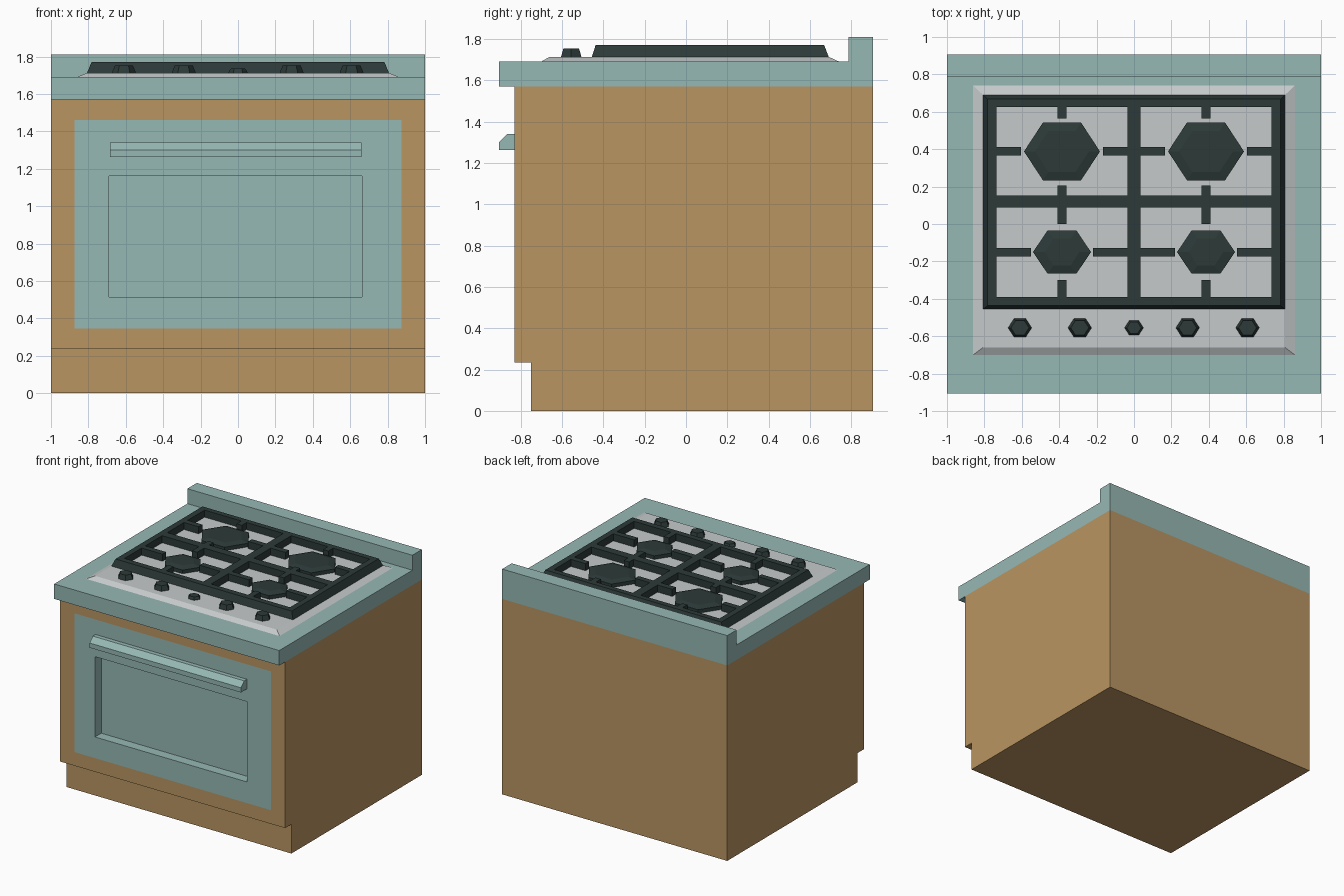
import bpy, bmesh, math

if "Cube" in bpy.data.objects:
    bpy.data.objects.remove(bpy.data.objects["Cube"], do_unlink=True)


def material(name, rgb):
    m = bpy.data.materials.new(name)
    m.use_nodes = True
    m.diffuse_color = (*rgb, 1)
    m.node_tree.nodes["Principled BSDF"].inputs["Base Color"].default_value = (*rgb, 1)
    return m


WOOD = material("wood", (0.49, 0.30, 0.122))
TEAL = material("teal enamel", (0.305, 0.48, 0.455))
STEEL = material("light steel", (0.565, 0.59, 0.59))
IRON = material("dark iron", (0.025, 0.042, 0.040))


def finish(name, bm, *mats):
    bmesh.ops.recalc_face_normals(bm, faces=bm.faces)
    mesh = bpy.data.meshes.new(name)
    bm.to_mesh(mesh)
    bm.free()
    for m in mats:
        mesh.materials.append(m)
    ob = bpy.data.objects.new(name, mesh)
    bpy.context.collection.objects.link(ob)
    return ob


def bridge(bm, a, b, mat=0):
    """Quads between two loops of equal length."""
    n = len(a)
    for i in range(n):
        j = (i + 1) % n
        bm.faces.new((a[i], a[j], b[j], b[i])).material_index = mat


def loft(name, loops, mat, capped=True):
    """Stack of loops; closed by caps, or into a ring when not capped."""
    bm = bmesh.new()
    rings = [[bm.verts.new(p) for p in loop] for loop in loops]
    for a, b in zip(rings, rings[1:]):
        bridge(bm, a, b)
    if capped:
        bm.faces.new(rings[0])
        bm.faces.new(rings[-1])
    else:
        bridge(bm, rings[-1], rings[0])
    return finish(name, bm, mat)


def rect(x0, x1, y0, y1, z):
    return [(x0, y0, z), (x1, y0, z), (x1, y1, z), (x0, y1, z)]


def upright(x0, x1, z0, z1, y):
    return [(x0, y, z0), (x1, y, z0), (x1, y, z1), (x0, y, z1)]


def hexagon(x, y, rx, ry, z):
    return [(x + rx * math.cos(i * math.pi / 3),
             y + ry * math.sin(i * math.pi / 3) / math.sin(math.pi / 3), z) for i in range(6)]


def extrude_x(name, profile, x0, x1, mat):
    return loft(name, [[(x, y, z) for y, z in profile] for x in (x0, x1)], mat)


def box(name, x0, x1, y0, y1, z0, z1, mat):
    return loft(name, [rect(x0, x1, y0, y1, z) for z in (z0, z1)], mat)


# Cabinet with toe kick; its front carries a flush door with a recessed window
FRONT, KICK, BACK, RIM = -0.83, -0.75, 0.905, 1.57
profile = [(FRONT, 0.235), (FRONT, RIM), (BACK, RIM), (BACK, 0), (KICK, 0), (KICK, 0.235)]
bm = bmesh.new()
left, right = [[bm.verts.new((x, y, z)) for y, z in profile] for x in (-1, 1)]
bm.faces.new(left)
bm.faces.new(right)
for i in range(1, 6):
    j = (i + 1) % 6
    bm.faces.new((left[i], left[j], right[j], right[i]))
outer = [left[0], right[0], right[1], left[1]]
door, window, pane = [[bm.verts.new(p) for p in upright(*r)] for r in (
    (-0.873, 0.873, 0.345, 1.46, FRONT),
    (-0.69, 0.662, 0.515, 1.16, FRONT),
    (-0.69, 0.662, 0.515, 1.16, FRONT + 0.08))]
bridge(bm, outer, door)
bridge(bm, door, window, 1)
bridge(bm, window, pane, 1)
bm.faces.new(pane).material_index = 1
finish("cabinet", bm, WOOD, TEAL)

# Door handle
extrude_x("door_handle", [(FRONT, 1.34), (-0.865, 1.34), (-0.905, 1.30),
                          (-0.905, 1.262), (FRONT, 1.262)], -0.685, 0.66, TEAL)

# Worktop with backsplash
extrude_x("worktop", [(-0.905, RIM), (-0.905, 1.69), (0.785, 1.69), (0.785, 1.81),
                      (BACK, 1.81), (BACK, RIM)], -1, 1, TEAL)

# Bevelled hob plate
PLATE, TOP = 1.713, 1.77
loft("hob_plate", [rect(-0.86, 0.86, -0.70, 0.74, 1.69),
                   rect(-0.807, 0.807, -0.66, 0.69, PLATE)], STEEL)

# Pan support: sloped frame, cross bars and short fingers
IX, IY0, IY1 = 0.735, -0.39, 0.625
loft("grate_frame", [rect(-0.807, 0.807, -0.455, 0.69, PLATE),
                     rect(-0.783, 0.783, -0.437, 0.668, TOP),
                     rect(-IX, IX, IY0, IY1, TOP),
                     rect(-IX, IX, IY0, IY1, PLATE)], IRON, capped=False)
W, M0, M1 = 0.035, 0.087, 0.152
box("grate_bar_long", -W, W, IY0, IY1, PLATE, TOP, IRON)
for side, s in (("left", 1), ("right", -1)):
    xs = sorted((s * W, s * IX))
    box("grate_bar_" + side, *xs, M0, M1, PLATE, TOP, IRON)

# Burners, each with four fingers pointing at it
T, CX = 0.023, 0.385
burners = [("back", 0.388, 0.203, 0.155, 0.144, 0.11, 0.22, M1, 0.205, 0.565, IY1),
           ("front", -0.15, 0.155, 0.115, 0.092, 0.072, 0.165, IY0, -0.30, 0.0, M0)]
for row, cy, rx, ry, ix, iy, gap, low0, low1, high0, high1 in burners:
    for side, s in (("left", 1), ("right", -1)):
        tag = row + "_" + side
        x = s * CX
        loft("burner_" + tag, [hexagon(x, cy, rx, ry, PLATE),
                               hexagon(x, cy, rx, ry, 1.742),
                               hexagon(x, cy, ix, iy, 1.755)], IRON)
        box("finger_low_" + tag, x - T, x + T, low0, low1, PLATE, TOP, IRON)
        box("finger_high_" + tag, x - T, x + T, high0, high1, PLATE, TOP, IRON)
        inner = sorted((s * W, s * (CX - gap)))
        outer_x = sorted((s * (CX + gap), s * IX))
        box("finger_inner_" + tag, *inner, cy - T, cy + T, PLATE, TOP, IRON)
        box("finger_outer_" + tag, *outer_x, cy - T, cy + T, PLATE, TOP, IRON)

# Control knobs, the middle one smaller
for i, x in enumerate((-0.61, -0.29, 0, 0.287, 0.607)):
    k, z = (0.8, 1.735) if i == 2 else (1, 1.752)
    loft("knob_%d" % (i + 1), [hexagon(x, -0.555, 0.063 * k, 0.049 * k, PLATE),
                               hexagon(x, -0.555, 0.061 * k, 0.047 * k, PLATE + 0.008),
                               hexagon(x, -0.555, 0.048 * k, 0.038 * k, z)], IRON)
